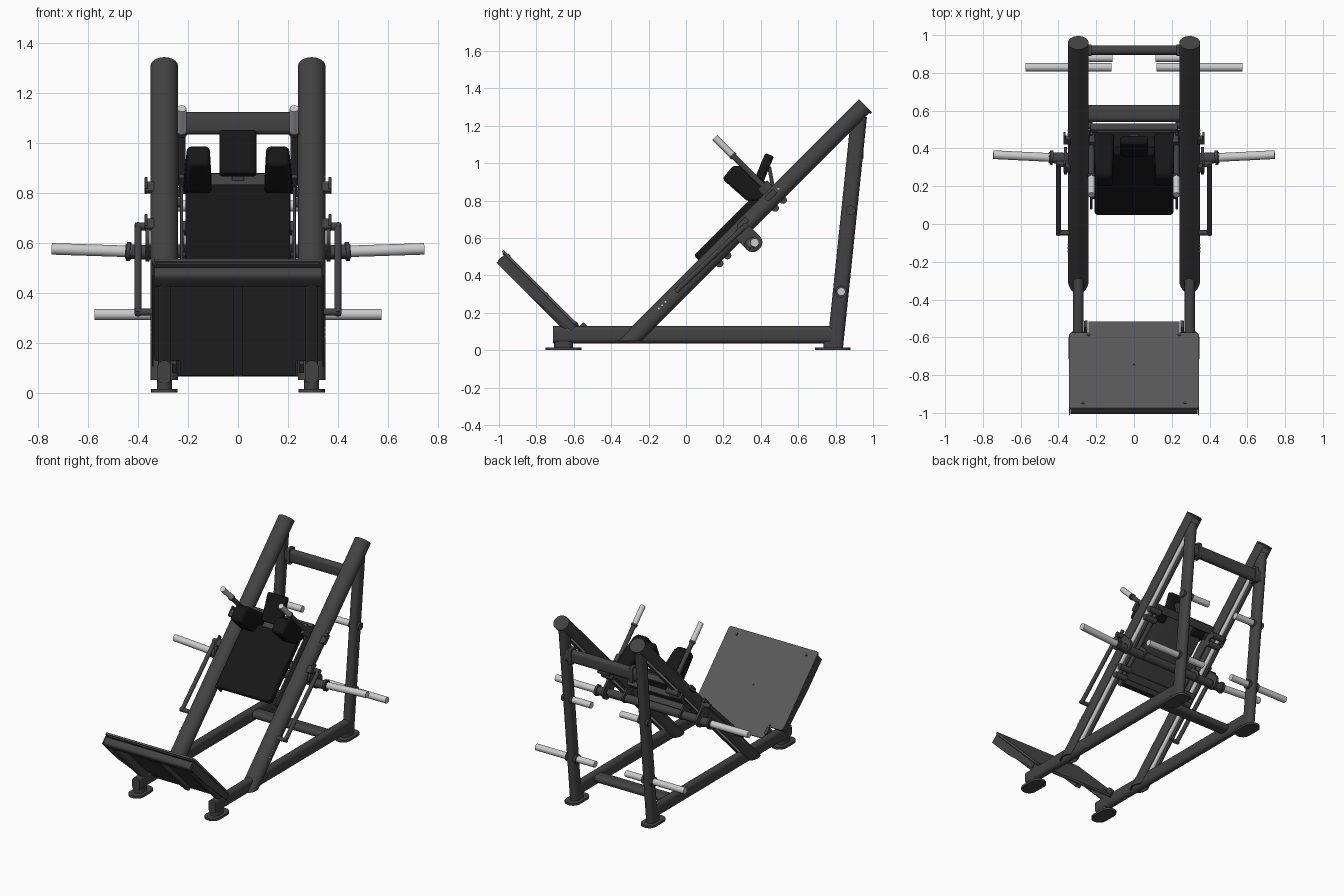
import bpy, bmesh
from math import sin, cos, pi, radians
from mathutils import Vector as V

if "Cube" in bpy.data.objects:
    bpy.data.objects.remove(bpy.data.objects["Cube"])

R2 = 2 ** 0.5
X = V((1, 0, 0))


def material(name, g):
    m = bpy.data.materials.new(name)
    m.diffuse_color = (g, g, g, 1)
    m.use_nodes = True
    m.node_tree.nodes["Principled BSDF"].inputs["Base Color"].default_value = m.diffuse_color
    return m


FRAME, PAD = material("dark_frame", 0.055), material("black_pad", 0.008)
STEEL, PLATE = material("steel", 0.55), material("plate_grey", 0.1)


def sn(x, s, n):
    """Point on the 45 degree rail: s along it, n above its centre line."""
    return V((x, (s - n) / R2 - 0.347, (s + n) / R2))


def section(w, h, r, seg=6):
    """Rounded rectangle outline."""
    r = min(r, w / 2, h / 2)
    pts = []
    for k, (a, b) in enumerate(((1, 1), (-1, 1), (-1, -1), (1, -1))):
        for i in range(seg + 1):
            t = (k + i / seg) * pi / 2
            p = (a * (w / 2 - r) + r * cos(t), b * (h / 2 - r) + r * sin(t))
            if not pts or (V(p) - V(pts[-1])).length > 1e-5:
                pts.append(p)
    if (V(pts[0]) - V(pts[-1])).length < 1e-5:
        pts.pop()
    return pts


def build(name, rings, mat, mirror, bevel=0):
    bm = bmesh.new()
    a, b = [[bm.verts.new(p) for p in ring] for ring in rings]
    bm.faces.new(a)
    bm.faces.new(b[::-1])
    for i in range(len(a)):
        j = (i + 1) % len(a)
        bm.faces.new((a[i], b[i], b[j], a[j]))
    bmesh.ops.recalc_face_normals(bm, faces=bm.faces)
    me = bpy.data.meshes.new(name)
    bm.to_mesh(me)
    bm.free()
    me.materials.append(mat)
    ob = bpy.data.objects.new(name, me)
    bpy.context.collection.objects.link(ob)
    if bevel:
        m = ob.modifiers.new("bevel", 'BEVEL')
        m.width, m.segments, m.limit_method = bevel, 3, 'ANGLE'
        m.angle_limit = radians(40)
    if mirror:
        ob.modifiers.new("mirror", 'MIRROR')
    return ob


def prism(name, pts, p1, p2, mat=FRAME, mirror=True, u=X, bevel=0):
    """Sweep an outline from p1 to p2; its first axis is u."""
    p1, p2 = V(p1), V(p2)
    d = (p2 - p1).normalized()
    u = (u - d * u.dot(d)).normalized()
    v = d.cross(u)
    return build(name, [[p + u * a + v * b for a, b in pts] for p in (p1, p2)], mat, mirror, bevel)


def rod(name, p1, p2, r, mat=FRAME, mirror=True):
    d = V(p2) - V(p1)
    u = V((0, 0, 1)) if abs(d.x) > abs(d.z) else X
    return prism(name, section(2 * r, 2 * r, r), p1, p2, mat, mirror, u)


# Slanted rails: oval tubes slotted underneath, cut level at the bottom
arc = [radians(-55 + 290 * i / 32) for i in range(33)]
prof = [(0.055 * cos(t), 0.05 * sin(t)) for t in arc] + [(0.046 * cos(t), 0.041 * sin(t)) for t in arc[::-1]]
build("main_rail", [[sn(0.295 + a, 0.05 * R2 - b, b) for a, b in prof],
                    [sn(0.295 + a, 1.84, b) for a, b in prof]], FRAME, True)
full = [(0.055 * cos(i * pi / 16), 0.05 * sin(i * pi / 16)) for i in range(32)]
prism("rail_cap", full, sn(0.295, 1.835, 0), sn(0.295, 1.848, 0))
rod("guide_rod", sn(0.295, 0.16, -0.025), sn(0.295, 1.78, -0.025), 0.014, STEEL)

# Base frame, rear legs and cross beams
oval = section(0.055, 0.093, 0.027)
prism("base_rail", oval, (0.295, -0.71, 0.082), (0.295, 0.80, 0.082))
prism("rear_leg", section(0.06, 0.085, 0.03), (0.295, 0.797, 0.015), (0.295, 0.925, 1.25))
Y = V((0, 1, 0))
prism("base_cross_beam", section(0.09, 0.05, 0.025), (-0.28, 0.585, 0.09), (0.28, 0.585, 0.09), mirror=False, u=Y)
prism("upper_cross_beam", section(0.05, 0.09, 0.025), (-0.28, 0.92, 1.077), (0.28, 0.92, 1.077), mirror=False, u=Y)
prism("beam_flange", section(0.06, 0.11, 0.01), (0.225, 0.92, 1.077), (0.25, 0.92, 1.077), u=Y)
for label, y in (("front", -0.655), ("rear", 0.785)):
    prism(label + "_foot", section(0.105, 0.19, 0.05), (0.295, y, 0), (0.295, y, 0.015))
    prism(label + "_foot_neck", section(0.06, 0.1, 0.03), (0.295, y, 0.014), (0.295, y, 0.045))

# Weight storage pegs on the rear legs
rod("lower_storage_peg", (0.12, 0.83, 0.313), (0.575, 0.83, 0.313), 0.022, STEEL)
rod("lower_peg_collar", (0.255, 0.83, 0.313), (0.335, 0.83, 0.313), 0.032)
rod("upper_storage_peg", (0.115, 0.88, 0.747), (0.29, 0.88, 0.747), 0.022, STEEL)
rod("upper_peg_cap", (0.255, 0.88, 0.747), (0.335, 0.88, 0.747), 0.026)


# Foot plate, sloping the opposite way
def fp(x, t, n):
    return V((x, -0.975 + (t + n) / R2, 0.535 + (n - t) / R2))


half = [(0.335, 0), (0.345, 0.012), (0.345, 0.55), (0.33, 0.565), (0.24, 0.565), (0.24, 0.65)]
outline = half + [(-a, b) for a, b in half[::-1]]
prism("foot_plate", outline, fp(0, 0, -0.012), fp(0, 0, 0), PLATE, False)
prism("foot_plate_backing", [(a * 0.97, 0.01 + b * 0.97) for a, b in outline],
      fp(0, 0, -0.02), fp(0, 0, -0.0115), FRAME, False)
prism("plate_support_tube", section(0.05, 0.055, 0.02), fp(0.295, 0.05, -0.047), fp(0.295, 0.62, -0.047))
prism("plate_top_tube", section(0.075, 0.055, 0.02), fp(-0.335, 0.055, -0.047), fp(0.335, 0.055, -0.047),
      mirror=False, u=V((0, 1, -1)))
prism("plate_centre_rib", section(0.04, 0.03, 0.005), fp(0, 0.05, -0.03), fp(0, 0.62, -0.03), mirror=False)
flange = [fp(0.338, t, n) for t, n in ((0.02, -0.015), (0.02, -0.075), (0.25, -0.075), (0.56, -0.05), (0.56, -0.015))]
build("plate_side_flange", [flange, [p + V((0.006, 0, 0)) for p in flange]], FRAME, True)
for i, (x, t) in enumerate(((0.27, 0.04), (0.24, 0.55))):
    rod("plate_bolt_%d" % (i + 1), fp(x, t, -0.002), fp(x, t, 0.004), 0.009)
rod("plate_middle_bolt", fp(0, 0.33, -0.002), fp(0, 0.33, 0.003), 0.006, mirror=False)
prism("plate_hinge_bracket", section(0.02, 0.05, 0.004), fp(0.255, 0.6, -0.02), fp(0.255, 0.6, 0.03))

# Sliding carriage: back plate, side plates, axle
prism("carriage_plate", section(0.39, 0.012, 0.004), sn(0, 0.66, 0.024), sn(0, 1.21, 0.024), mirror=False)
prism("carriage_side_plate", section(0.012, 0.08, 0.004), sn(0.226, 0.64, 0.0), sn(0.226, 1.2, 0.0))
for i, s in enumerate((0.72, 0.93, 1.2)):
    prism("carriage_cross_bar_%d" % (i + 1), section(0.05, 0.04, 0.006), sn(-0.23, s, 0), sn(0.23, s, 0),
          mirror=False, u=V((0, 1, 1)))
for i, s in enumerate((0.7, 0.76, 1.12, 1.18)):
    rod("roller_%d" % (i + 1), sn(0.22, s, -0.045), sn(0.31, s, -0.045), 0.02)
rod("axle", (-0.36, 0.345, 0.565), (0.36, 0.345, 0.565), 0.028, mirror=False)
prism("axle_hanger", section(0.1, 0.16, 0.045), sn(0.355, 0.905, -0.06), sn(0.37, 0.905, -0.06), u=V((0, 1, 1)))
prism("inner_axle_hanger", section(0.07, 0.13, 0.03), sn(0.215, 0.9, -0.06), sn(0.227, 0.9, -0.06), u=V((0, 1, 1)))
rod("axle_sleeve", (0.35, 0.347, 0.561), (0.45, 0.352, 0.565), 0.029)
rod("axle_collar", (0.43, 0.351, 0.564), (0.445, 0.352, 0.565), 0.038)
rod("weight_horn", (0.44, 0.352, 0.565), (0.745, 0.367, 0.575), 0.023, STEEL)

# Side release levers and rail catches
rod("lever_bar", sn(0.4, 0.43, 0.015), sn(0.4, 0.95, 0.0), 0.014)
rod("lever_lower_arm", sn(0.335, 0.44, 0.015), sn(0.412, 0.44, 0.015), 0.014)
rod("lever_upper_arm", sn(0.335, 0.94, 0.0), sn(0.412, 0.94, 0.0), 0.016)
for i, s in enumerate((0.93, 1.14)):
    prism("rail_catch_%d" % (i + 1), section(0.05, 0.025, 0.006), sn(0.33, s, 0.02), sn(0.372, s, 0.02),
          u=V((0, 1, 1)))
    prism("catch_tip_%d" % (i + 1), section(0.012, 0.03, 0.004), sn(0.368, s - 0.02, 0.02), sn(0.368, s + 0.045, 0.02))
for i, s in enumerate((0.3, 0.325, 0.35, 1.18, 1.205)):
    rod("rail_bolt_%d" % (i + 1), sn(0.33, s, 0.015), sn(0.351, s, 0.015), 0.005, STEEL)

# Cushions
prism("back_pad", section(0.42, 0.47, 0.025), sn(0, 0.868, 0.03), sn(0, 0.868, 0.083), PAD, False, bevel=0.012)
shape = ((1.03, 0.265), (1.12, 0.275), (1.15, 0.24), (1.2, 0.01), (1.12, 0.01), (1.04, 0.085))
build("shoulder_pad", [[sn(0.105 + 0.1 * max(0, n - 0.1) * 0.5, s, n) for s, n in shape],
                       [sn(0.22 - 0.1 * max(0, n - 0.1), s, n) for s, n in shape]], PAD, True, 0.018)
prism("head_pad", section(0.15, 0.05, 0.02), (0, 0.375, 0.87), (0, 0.447, 1.045), PAD, False, bevel=0.01)
prism("head_pad_post", section(0.05, 0.02, 0.005), (0, 0.47, 0.84), (0, 0.445, 0.98), mirror=False)

# Hand grips beside the shoulders
rod("grip_post", sn(0.225, 1.158, 0.02), sn(0.225, 1.158, 0.32), 0.015)
rod("hand_grip", sn(0.225, 1.158, 0.31), sn(0.225, 1.158, 0.45), 0.018, STEEL)
rod("grip_collar", sn(0.225, 1.158, 0.305), sn(0.225, 1.158, 0.32), 0.021)
prism("grip_bracket", section(0.03, 0.07, 0.008), sn(0.222, 1.158, 0.0), sn(0.222, 1.158, 0.09))

# Smooth shading with crisp edges
bpy.ops.object.select_all(action='SELECT')
bpy.context.view_layer.objects.active = bpy.context.scene.objects[0]
bpy.ops.object.shade_smooth_by_angle(angle=radians(35))
